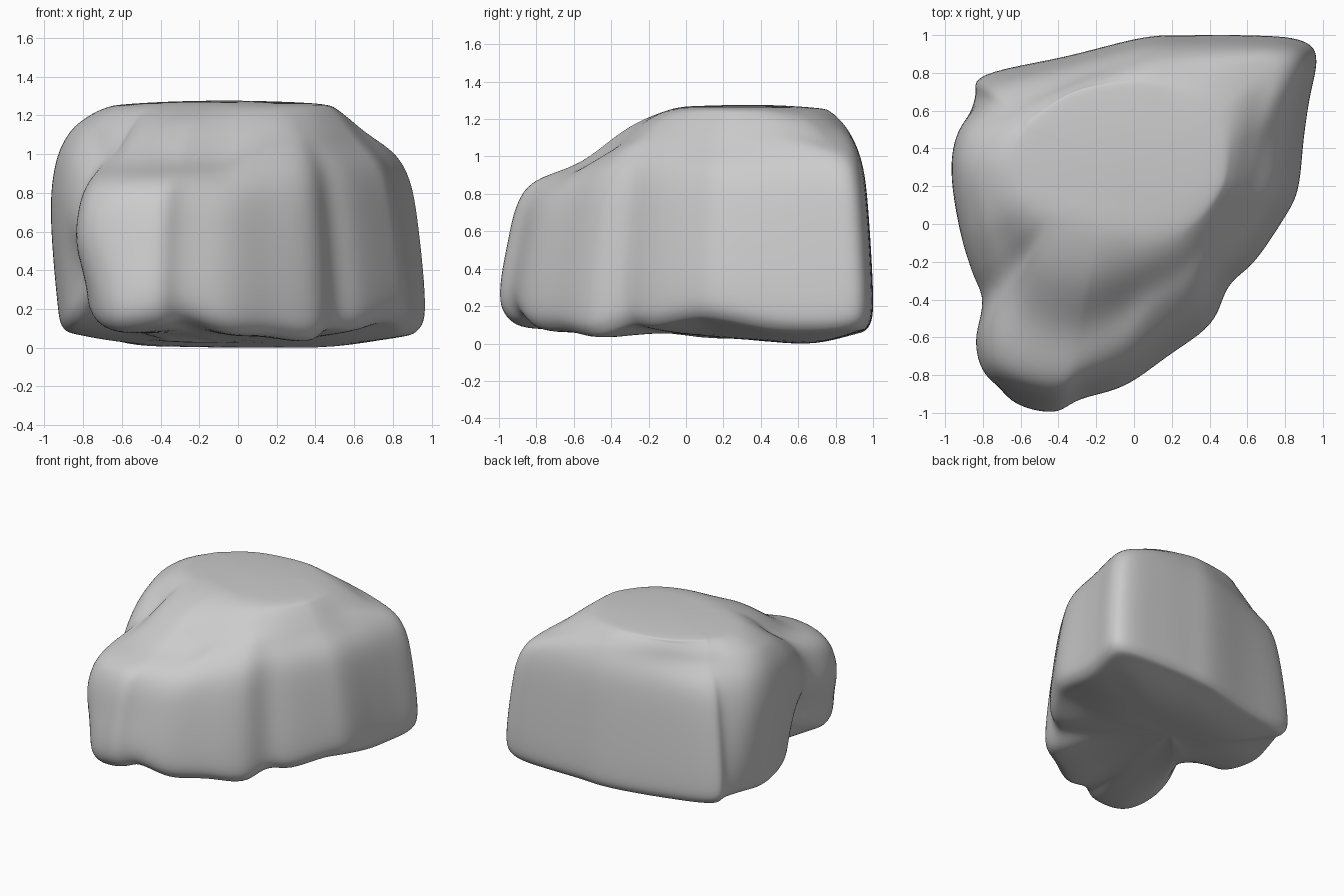
import bpy
import bmesh
from mathutils import Vector

cube = bpy.data.objects.get("Cube")
if cube:
    bpy.data.objects.remove(cube, do_unlink=True)

stone = bpy.data.materials.new("stone grey")
stone.use_nodes = True
grey = (0.6, 0.6, 0.6, 1)
stone.diffuse_color = grey
stone.node_tree.nodes["Principled BSDF"].inputs["Base Color"].default_value = grey

CENTRE = Vector((-0.1, 0.3, 0))
PLATEAU = Vector((-0.07, 0.33, 1.255))

# Plan outline: x, y, shoulder fraction, shoulder height, underside height
OUTLINE = [
    (-.43, -1.0, .85, .87, .11), (-.29, -.93, .85, .88, .14), (-.05, -.86, .81, .89, .07),
    (.18, -.70, .77, .98, .06), (.41, -.53, .78, 1.02, .03), (.50, -.33, .81, 1.05, .09),
    (.64, -.20, .78, 1.05, .08), (.79, .02, .76, 1.06, .12), (.87, .18, .76, 1.06, .11),
    (.90, .45, .79, 1.05, .06), (.93, .66, .82, 1.04, .05), (.97, .89, .85, 1.0, .06),
    (.87, .98, .86, 1.01, .06), (.60, 1.0, .85, 1.07, .06), (.30, 1.0, .84, 1.1, .06),
    (.05, .99, .83, 1.11, .05), (-.35, .89, .80, 1.1, .04), (-.80, .79, .71, 1.09, .06),
    (-.84, .67, .77, 1.11, .08), (-.93, .50, .86, 1.11, .08), (-.97, .28, .89, 1.11, .07),
    (-.925, -.03, .87, 1.09, .11), (-.86, -.25, .86, 1.02, .24), (-.80, -.41, .86, .95, .27),
    (-.84, -.62, .88, .88, .20), (-.79, -.80, .88, .87, .12), (-.65, -.94, .86, .87, .08),
]


def spline(a, b, c, d, t):
    """Smooth step from b to c with neighbours a and d."""
    return b + 0.5 * t * ((c - a) + t * (2 * a - 5 * b + 4 * c - d + t * (3 * (b - c) + d - a)))


def refine(points, steps, closed):
    """Smooth curve running through all the points."""
    n = len(points)
    pick = (lambda i: points[i % n]) if closed else (lambda i: points[max(0, min(n - 1, i))])
    out = []
    for i in range(n if closed else n - 1):
        for s in range(steps):
            out.append(spline(*(pick(i + k) for k in (-1, 0, 1, 2)), s / steps))
    if not closed:
        out.append(points[-1])
    return out


def wall_profile(row):
    """Section from the middle of the underside, up the wall, to the summit."""
    x, y, shoulder, high, low = row
    arm = Vector((x, y, 0)) - CENTRE
    leans = x < -0.75 and y < 0.6                     # left wall is widest halfway up
    foot, waist = (0.96, 0.0) if leans else (1.0, 0.22)
    foot -= max(0, low - 0.15) * 0.6                  # tucked in under the left notch
    inset = 1 - shoulder
    section = [
        (0, 0.025), (0.5, 0.035 - 0.04 * y), (0.86 * foot, low * 0.9),
        (0.965 * foot, low + 0.03), (foot, low + 0.16), (1 - inset * waist, high * 0.62),
        (1 - inset * (waist + 0.27), high * 0.86), (shoulder, high),
    ]
    points = [CENTRE + arm * f + Vector((0, 0, z)) for f, z in section]
    # Oval flat top, joined to the shoulder by a slope that sags over the low nose
    edge = points[-1]
    out = edge - PLATEAU
    out.z = 0
    out.normalize()
    rim = PLATEAU + Vector((out.x * 0.52, out.y * 0.4, 0))
    points.append(edge.lerp(rim, 0.33) + Vector((0, 0, (high - 0.98) * 0.25)))
    points.append(edge.lerp(rim, 0.67) + Vector((0, 0, 0.03)))
    points += [rim, PLATEAU + (rim - PLATEAU) * 0.5 + Vector((0, 0, 0.015)),
               PLATEAU + Vector((0, 0, 0.02))]
    return points


# Boulder body: smooth rings around, smooth sections up
profiles = [wall_profile(row) for row in OUTLINE]
rings = [refine(list(ring), 6, True) for ring in zip(*profiles)]
columns = [refine(list(column), 6, False) for column in zip(*rings)]

bm = bmesh.new()
grid = [[bm.verts.new(p) for p in column[1:-1]] for column in columns]
base = bm.verts.new(columns[0][0])
summit = bm.verts.new(columns[0][-1])
for left, right in zip(grid, grid[1:] + grid[:1]):
    bm.faces.new((base, right[0], left[0]))
    bm.faces.new((summit, left[-1], right[-1]))
    for k in range(len(left) - 1):
        bm.faces.new((left[k], right[k], right[k + 1], left[k + 1]))

# Soften the surface a little
for _ in range(6):
    bmesh.ops.smooth_vert(bm, verts=bm.verts, factor=0.5,
                          use_axis_x=True, use_axis_y=True, use_axis_z=True)
lowest = min(v.co.z for v in bm.verts)
bmesh.ops.translate(bm, verts=bm.verts, vec=(0, 0, -lowest))
bmesh.ops.recalc_face_normals(bm, faces=bm.faces)

mesh = bpy.data.meshes.new("boulder")
bm.to_mesh(mesh)
bm.free()
mesh.materials.append(stone)
for face in mesh.polygons:
    face.use_smooth = True
boulder = bpy.data.objects.new("boulder", mesh)
bpy.context.collection.objects.link(boulder)
